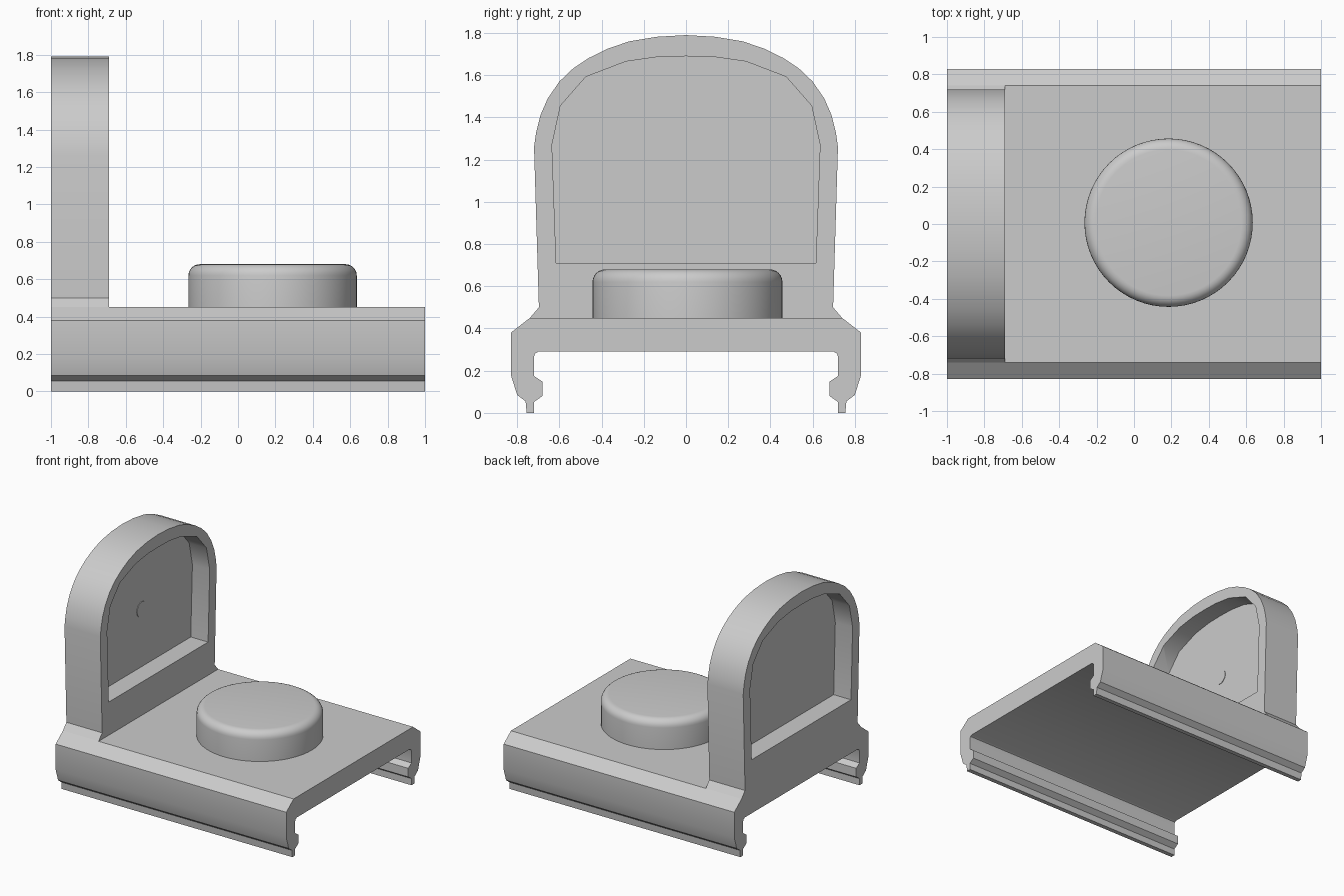
import bpy, bmesh, math
from mathutils import Matrix

if "Cube" in bpy.data.objects:
    bpy.data.objects.remove(bpy.data.objects["Cube"])


def finish(bm, name):
    bmesh.ops.recalc_face_normals(bm, faces=bm.faces)
    me = bpy.data.meshes.new(name)
    bm.to_mesh(me)
    bm.free()
    ob = bpy.data.objects.new(name, me)
    bpy.context.collection.objects.link(ob)
    return ob


def smooth(ob):
    bpy.ops.object.select_all(action='DESELECT')
    ob.select_set(True)
    bpy.context.view_layer.objects.active = ob
    bpy.ops.object.shade_smooth_by_angle(angle=math.radians(32))


def extrude_half(name, half, x0, x1):
    """Mirror a half profile of (y, z) points and extrude it along x."""
    pts = half + [(-y, z) for y, z in reversed(half) if y > 0]
    bm = bmesh.new()
    face = bm.faces.new([bm.verts.new((x0, y, z)) for y, z in pts])
    geom = bmesh.ops.extrude_face_region(bm, geom=[face])["geom"]
    bmesh.ops.translate(bm, vec=(x1 - x0, 0, 0),
                        verts=[g for g in geom if isinstance(g, bmesh.types.BMVert)])
    return finish(bm, name)


def disc(name, matrix, radius, depth, segs, bevel=0):
    """Cylinder with an optionally rounded top rim."""
    bm = bmesh.new()
    bmesh.ops.create_cone(bm, cap_ends=True, segments=segs, radius1=radius,
                          radius2=radius, depth=depth)
    if bevel:
        rim = [e for e in bm.edges if all(v.co.z > 0 for v in e.verts)]
        bmesh.ops.bevel(bm, geom=rim, offset=bevel, segments=6,
                        profile=0.5, affect='EDGES')
    bmesh.ops.transform(bm, matrix=matrix, verts=bm.verts)
    return finish(bm, name)


# Base plate with clip legs along both sides
base = extrude_half("clip_base", [
    (0.74, 0.45), (0.83, 0.38), (0.83, 0.18), (0.80, 0.085), (0.76, 0.055),
    (0.755, 0.0), (0.72, 0.0), (0.72, 0.052), (0.68, 0.08), (0.68, 0.148),
    (0.72, 0.175), (0.72, 0.268), (0.714, 0.282), (0.70, 0.29)], -1, 1)
smooth(base)

# Arched upright panel
panel = extrude_half("arched_panel", [
    (0.74, 0.45), (0.697, 0.50), (0.72, 1.26), (0.71, 1.33), (0.69, 1.41),
    (0.655, 1.49), (0.60, 1.57), (0.535, 1.632), (0.46, 1.682), (0.37, 1.726),
    (0.27, 1.76), (0.14, 1.782), (0, 1.79)], -1, -0.69)

# Recesses on both faces of the panel, leaving a thin web
recess = [(0.615, 0.71), (0.635, 1.27), (0.595, 1.455), (0.475, 1.592),
          (0.285, 1.665), (0.13, 1.687), (0, 1.69)]
for label, x0, x1 in (("front", -0.84, -0.6), ("back", -1.1, -0.85)):
    cutter = extrude_half(label + "_recess_cutter", recess, x0, x1)
    cutter.hide_render = True
    mod = panel.modifiers.new(label, 'BOOLEAN')
    mod.operation = 'DIFFERENCE'
    mod.solver = 'EXACT'
    mod.object = cutter
    bpy.context.view_layer.objects.active = panel
    bpy.ops.object.modifier_apply(modifier=mod.name)
    bpy.data.objects.remove(cutter)
smooth(panel)

# Small round mark in the recess
pin = disc("panel_pin", Matrix.Translation((-0.84, 0.005, 1.16))
           @ Matrix.Rotation(math.pi / 2, 4, 'Y'), 0.06, 0.008, 24)
smooth(pin)

# Round button with a soft top edge
button = disc("round_button", Matrix.Translation((0.185, 0.007, 0.565)),
              0.45, 0.23, 64, 0.06)
smooth(button)
